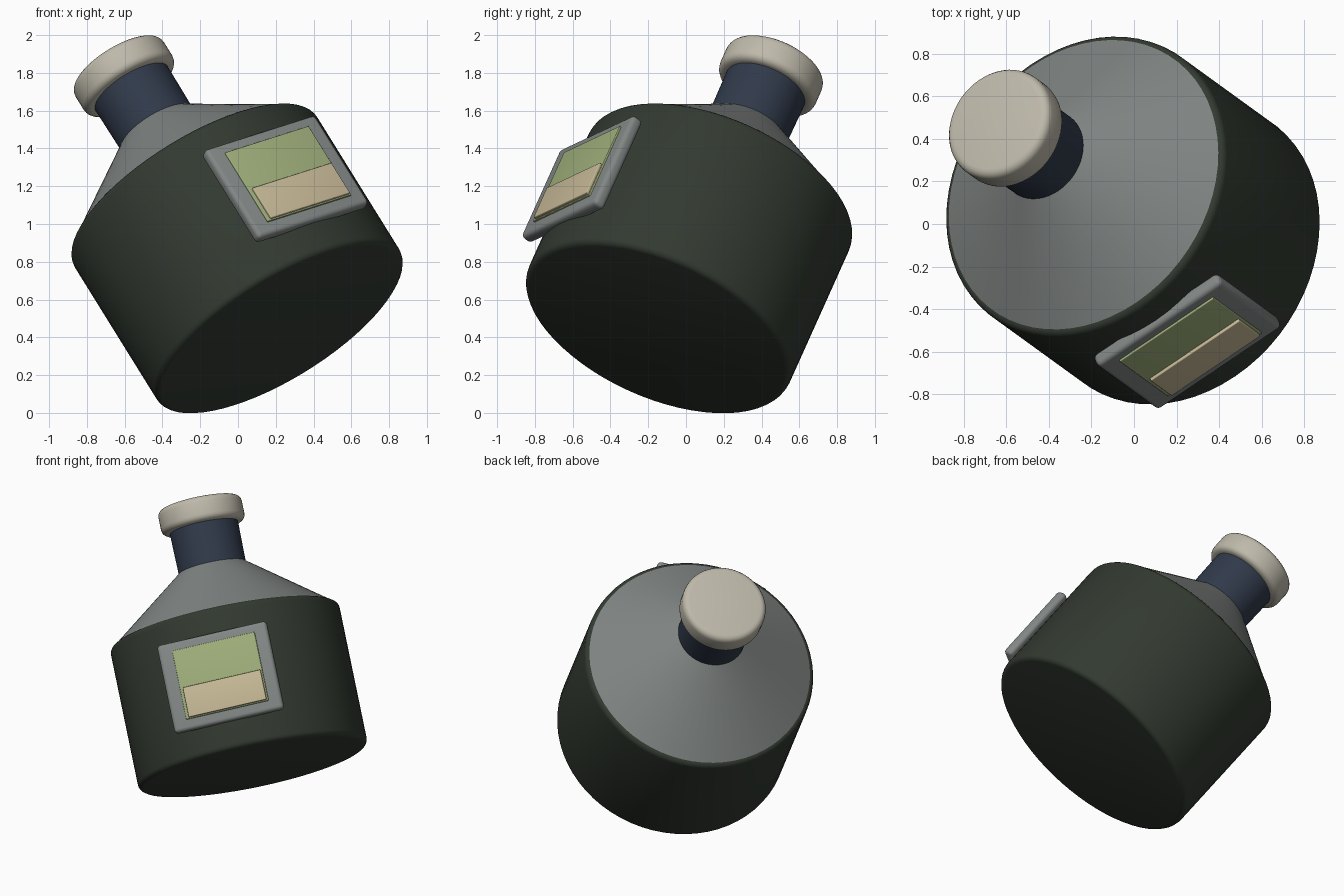
import bpy, bmesh, math
from mathutils import Matrix, Vector

cube = bpy.data.objects.get("Cube")
if cube:
    bpy.data.objects.remove(cube, do_unlink=True)

# Leaning frame: local z is the bottle axis, local -y faces the label side
axis = Vector((-0.493, 0.357, 0.794)).normalized()
side = Vector((0.806, 0.537, 0.248))
side = (side - axis * side.dot(axis)).normalized()
back = axis.cross(side)
LEAN = Matrix((side, back, axis)).transposed().to_4x4()
LEAN.translation = (0.218, -0.145, 0.459)


def material(name, rgb):
    m = bpy.data.materials.new(name)
    m.use_nodes = True
    m.diffuse_color = (*rgb, 1)
    bsdf = m.node_tree.nodes["Principled BSDF"]
    bsdf.inputs["Base Color"].default_value = (*rgb, 1)
    bsdf.inputs["Roughness"].default_value = 0.6
    return m


dark_green = material("dark_green", (0.032, 0.042, 0.030))
grey = material("grey", (0.223, 0.242, 0.235))
navy = material("navy", (0.030, 0.042, 0.069))
cream = material("cream", (0.515, 0.485, 0.402))
light_green = material("light_green", (0.342, 0.423, 0.195))
tan = material("tan", (0.565, 0.479, 0.305))


def finish(name, bm, mat, bevel, segments=4):
    """Round the sharp edges, lean the part and smooth it."""
    if bevel:
        edges = [e for e in bm.edges if e.calc_face_angle(0) > math.radians(40)]
        bmesh.ops.bevel(bm, geom=edges, offset=bevel, segments=segments,
                        profile=0.5, affect='EDGES', clamp_overlap=True)
    mesh = bpy.data.meshes.new(name)
    bm.to_mesh(mesh)
    bm.free()
    mesh.materials.append(mat)
    ob = bpy.data.objects.new(name, mesh)
    bpy.context.collection.objects.link(ob)
    ob.matrix_world = LEAN
    bpy.ops.object.select_all(action='DESELECT')
    ob.select_set(True)
    bpy.context.view_layer.objects.active = ob
    bpy.ops.object.shade_smooth_by_angle(angle=math.radians(35))


def round_part(name, r1, r2, z1, z2, mat, bevel=0):
    bm = bmesh.new()
    bmesh.ops.create_cone(bm, cap_ends=True, segments=64, radius1=r1, radius2=r2,
                          depth=z2 - z1,
                          matrix=Matrix.Translation((0, 0, (z1 + z2) / 2)))
    finish(name, bm, mat, bevel)


def plate(name, x, z, width, height, front, depth, mat, bevel):
    """Flat slab whose outer face lies at distance front from the axis."""
    bm = bmesh.new()
    place = (Matrix.Translation((x, depth / 2 - front, z))
             @ Matrix.Diagonal((width, depth, height, 1)))
    bmesh.ops.create_cube(bm, size=1, matrix=place)
    finish(name, bm, mat, bevel)


# Bottle
round_part("body", 0.755, 0.755, -0.02, 0.925, dark_green, 0.035)
round_part("shoulder", 0.745, 0.215, 0.91, 1.32, grey)
round_part("neck", 0.22, 0.225, 1.25, 1.65, navy)
round_part("cap", 0.275, 0.275, 1.585, 1.75, cream, 0.04)

# Label stack
plate("label_frame", 0.005, 0.457, 0.73, 0.59, 0.785, 0.07, grey, 0.025)
plate("label_panel", 0.01, 0.462, 0.55, 0.46, 0.795, 0.03, light_green, 0.004)
plate("label_strip", 0.015, 0.34, 0.52, 0.20, 0.81, 0.03, tan, 0.005)
